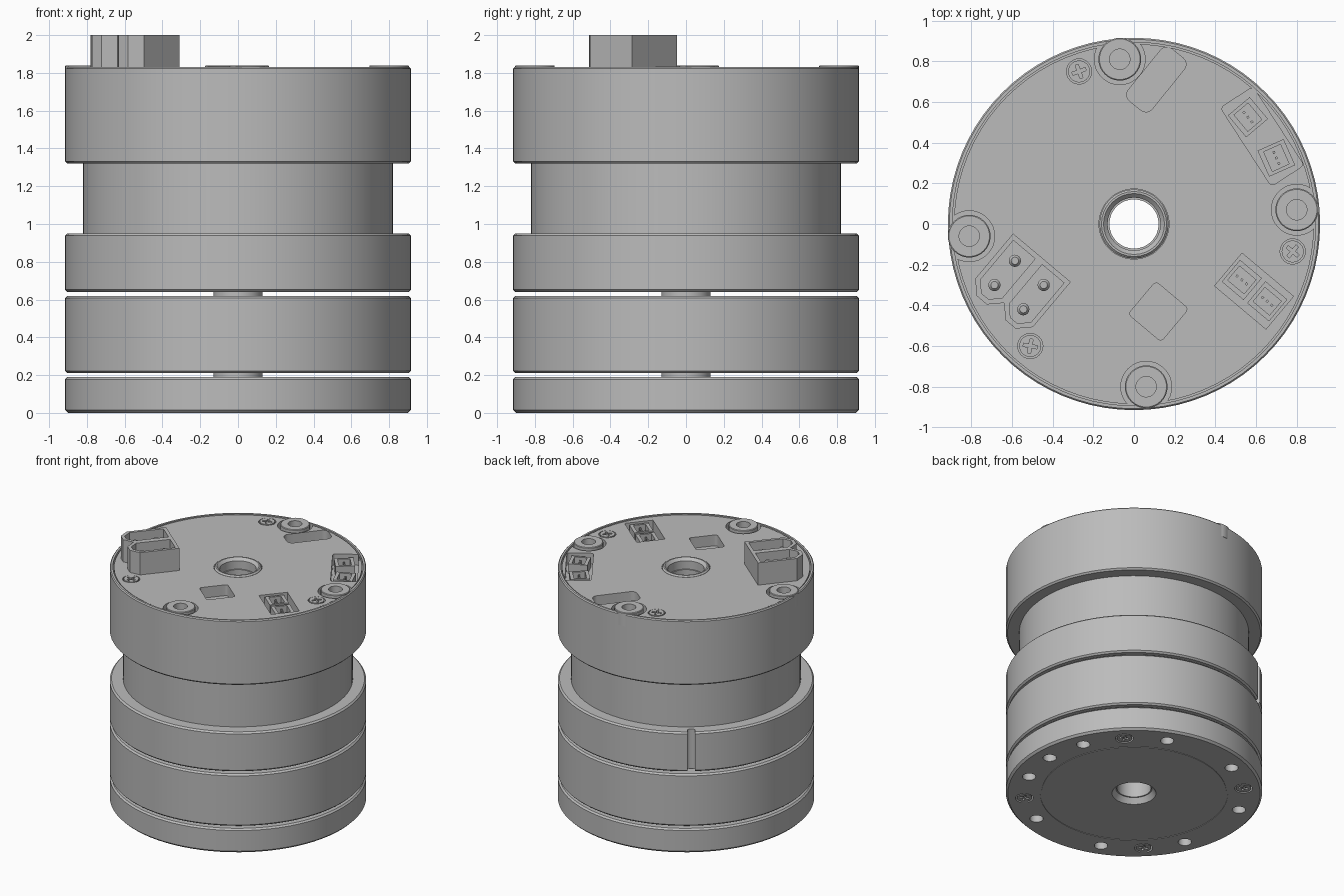
import bpy, bmesh, math
from mathutils import Matrix, Vector

cube = bpy.data.objects.get("Cube")
if cube:
    bpy.data.objects.remove(cube, do_unlink=True)

metal = bpy.data.materials.new("plain_grey")
metal.use_nodes = True
GREY = (0.5, 0.5, 0.5, 1)
metal.diffuse_color = GREY
metal.node_tree.nodes["Principled BSDF"].inputs["Base Color"].default_value = GREY


def make(name, bm):
    bmesh.ops.recalc_face_normals(bm, faces=bm.faces)
    mesh = bpy.data.meshes.new(name)
    bm.to_mesh(mesh)
    bm.free()
    mesh.materials.append(metal)
    obj = bpy.data.objects.new(name, mesh)
    bpy.context.collection.objects.link(obj)
    return obj


def lathe(name, profile, at=(0, 0), steps=80):
    """Turn a closed (radius, height) profile around a vertical axis."""
    bm = bmesh.new()
    verts = [bm.verts.new((r, 0, z)) for r, z in profile]
    edges = [bm.edges.new((v, verts[i - 1])) for i, v in enumerate(verts)]
    bmesh.ops.spin(bm, geom=verts + edges, cent=(0, 0, 0), axis=(0, 0, 1),
                   angle=math.tau, steps=steps)
    bmesh.ops.remove_doubles(bm, verts=bm.verts, dist=1e-4)
    bmesh.ops.translate(bm, verts=bm.verts, vec=(*at, 0))
    return make(name, bm)


def prism(name, outline, z0, z1, at=(0, 0), angle=0):
    """Extrude a flat outline between two heights."""
    bm = bmesh.new()
    turn = Matrix.Rotation(math.radians(angle), 4, 'Z')
    base = Vector((*at, z0))
    face = bm.faces.new([bm.verts.new(base + turn @ Vector((x, y, 0))) for x, y in outline])
    new = bmesh.ops.extrude_face_region(bm, geom=[face])["geom"]
    bmesh.ops.translate(bm, vec=(0, 0, z1 - z0),
                        verts=[g for g in new if isinstance(g, bmesh.types.BMVert)])
    return make(name, bm)


def rect(w, h, c=0.0):
    """Rectangle outline, with rounded corners of radius c."""
    if not c:
        return [(-w/2, -h/2), (w/2, -h/2), (w/2, h/2), (-w/2, h/2)]
    pts = []
    for k, (sx, sy) in enumerate([(1, 1), (-1, 1), (-1, -1), (1, -1)]):
        for j in range(5):
            a = (k + j / 4) * math.pi / 2
            pts.append((sx*(w/2 - c) + c*math.cos(a), sy*(h/2 - c) + c*math.sin(a)))
    return pts


def circle(r, n=32):
    return [(r*math.cos(i*math.tau/n), r*math.sin(i*math.tau/n)) for i in range(n)]


def cut(obj, *cutters):
    for c in cutters:
        mod = obj.modifiers.new("cut", 'BOOLEAN')
        mod.operation, mod.solver, mod.object = 'DIFFERENCE', 'EXACT', c
        bpy.context.view_layer.objects.active = obj
        bpy.ops.object.modifier_apply(modifier=mod.name)
        bpy.data.objects.remove(c, do_unlink=True)


def drum(name, z0, z1, r=0.915, inner=0.125, b=0.012):
    return lathe(name, [(inner, z0), (r - b, z0), (r, z0 + b),
                        (r, z1 - b), (r - b, z1), (inner, z1)])


def polar(r, deg):
    return r*math.cos(math.radians(deg)), r*math.sin(math.radians(deg))


def cross_screw(name, at, z0, z1, slot_up, angle):
    """Round screw head with a cross recess in the visible end."""
    head = prism(name, circle(0.054, 24), z0, z1, at)
    s0, s1 = (z1 - 0.015, z1 + 0.02) if slot_up else (z0 - 0.02, z0 + 0.015)
    cut(head, *[prism("slot", rect(0.07, 0.016), s0, s1, at, angle + k) for k in (0, 90)])


# Stacked drums
base = lathe("base_flange", [(0.157, 0), (0.66, 0), (0.66, 0.004), (0.67, 0.004), (0.67, 0),
                             (0.9, 0), (0.915, 0.015), (0.915, 0.178), (0.903, 0.19),
                             (0.125, 0.19), (0.125, 0.05)])
drum("lower_drum", 0.21, 0.62)
middle = drum("middle_drum", 0.64, 0.95)
drum("neck", 0.94, 1.33, 0.82, b=0.002)
lathe("upper_housing", [(0.125, 1.32), (0.903, 1.32), (0.915, 1.332), (0.915, 1.822),
                        (0.908, 1.83), (0.893, 1.83), (0.893, 1.74), (0.125, 1.74)])
lathe("hollow_shaft", [(0.121, 0.04), (0.13, 0.04), (0.13, 1.75), (0.121, 1.75)], steps=32)
lathe("bore_collar", [(0.13, 1.72), (0.17, 1.72), (0.17, 1.825), (0.16, 1.835),
                      (0.15, 1.835), (0.13, 1.815)], steps=32)

# Cable groove in the middle drum
cut(middle, prism("groove", rect(0.12, 0.055, 0.02), 0.6, 1.0, polar(0.915, 127.4), 127.4))

# Underside bolt holes and screws
holes = [22.5 + 45*k for k in range(8)] + [0]
cut(base, *[prism("hole", circle(0.048, 24), -0.1, 0.14, polar(0.785, a)) for a in holes])
for k in range(4):
    a = 45 + 90*k
    spot = polar(0.785, a)
    cut(base, prism("hole", circle(0.064, 24), -0.1, 0.04, spot))
    cross_screw("base_screw", spot, 0.002, 0.06, False, a + 20)

# Cover board with openings
board = lathe("cover_board", [(0.172, 1.735), (0.885, 1.735), (0.885, 1.825), (0.172, 1.825)])
pads = [(-0.07, 0.81), (0.8, 0.07), (-0.81, -0.06), (0.06, -0.8)]
screws = [(-0.27, 0.75), (0.78, -0.135), (-0.51, -0.6)]
cut(board, *[prism("lobe", circle(0.125), 1.7, 1.9, p) for p in pads])
cut(board, *[prism("seat", circle(0.062, 24), 1.78, 1.9, p) for p in screws])
cut(board,
    prism("window", rect(0.21, 0.21, 0.02), 1.7, 1.9, (0.12, -0.43), -40),
    prism("slot", rect(0.33, 0.15, 0.04), 1.7, 1.9, (0.11, 0.71), 51),
    prism("pocket", rect(0.46, 0.19, 0.02), 1.7, 1.9, (0.63, 0.43), -57),
    prism("pocket", rect(0.33, 0.21), 1.7, 1.9, (0.59, -0.33), -40))

# Mounting posts
for p in pads:
    lathe("mounting_post", [(0.05, 1.735), (0.105, 1.735), (0.105, 1.836),
                            (0.1, 1.84), (0.05, 1.84)], p, 32)
for i, p in enumerate(screws):
    cross_screw("cover_screw", p, 1.77, 1.828, True, 20 + 30*i)

# Small signal sockets
for x, y, a in [(0.56, 0.525, -50), (0.7, 0.325, -66), (0.53, -0.275, -40), (0.655, -0.38, -40)]:
    socket = prism("signal_socket", rect(0.14, 0.14), 1.735, 1.815, (x, y), a)
    cut(socket, prism("cavity", rect(0.105, 0.09), 1.755, 1.9, (x, y), a))
    turn = Matrix.Rotation(math.radians(a), 2)
    for k in (-1, 0, 1):
        d = turn @ Vector((0.03*k, 0))
        prism("socket_pin", rect(0.012, 0.012), 1.75, 1.8, (x + d.x, y + d.y), a)

# Twin power connector: two keyed shells side by side, with round pins
PLUG, ANGLE = Vector((-0.565, -0.3)), 230


def shell(u, v, c):
    return [(-u, -v), (u - c, -v), (u, c - v), (u, v - c), (u - c, v), (-u, v)]


spin = Matrix.Rotation(math.radians(ANGLE), 2)
for side in (-1, 1):
    at = PLUG + spin @ Vector((0, 0.0925*side))
    body = prism("power_connector", shell(0.175, 0.0925, 0.06), 1.8, 2.0, at, ANGLE)
    cut(body, prism("cavity", shell(0.15, 0.07, 0.048), 1.86, 2.1, at, ANGLE))
    for k in (-1, 1):
        lathe("power_pin", [(0, 1.85), (0.03, 1.85), (0.03, 1.95), (0.018, 1.965), (0, 1.965)],
              at + spin @ Vector((0.078*k, 0)), 16)

# Smooth round walls, keep edges crisp
for obj in bpy.context.scene.objects:
    obj.select_set(obj.type == 'MESH')
bpy.ops.object.shade_smooth_by_angle(angle=math.radians(30))
